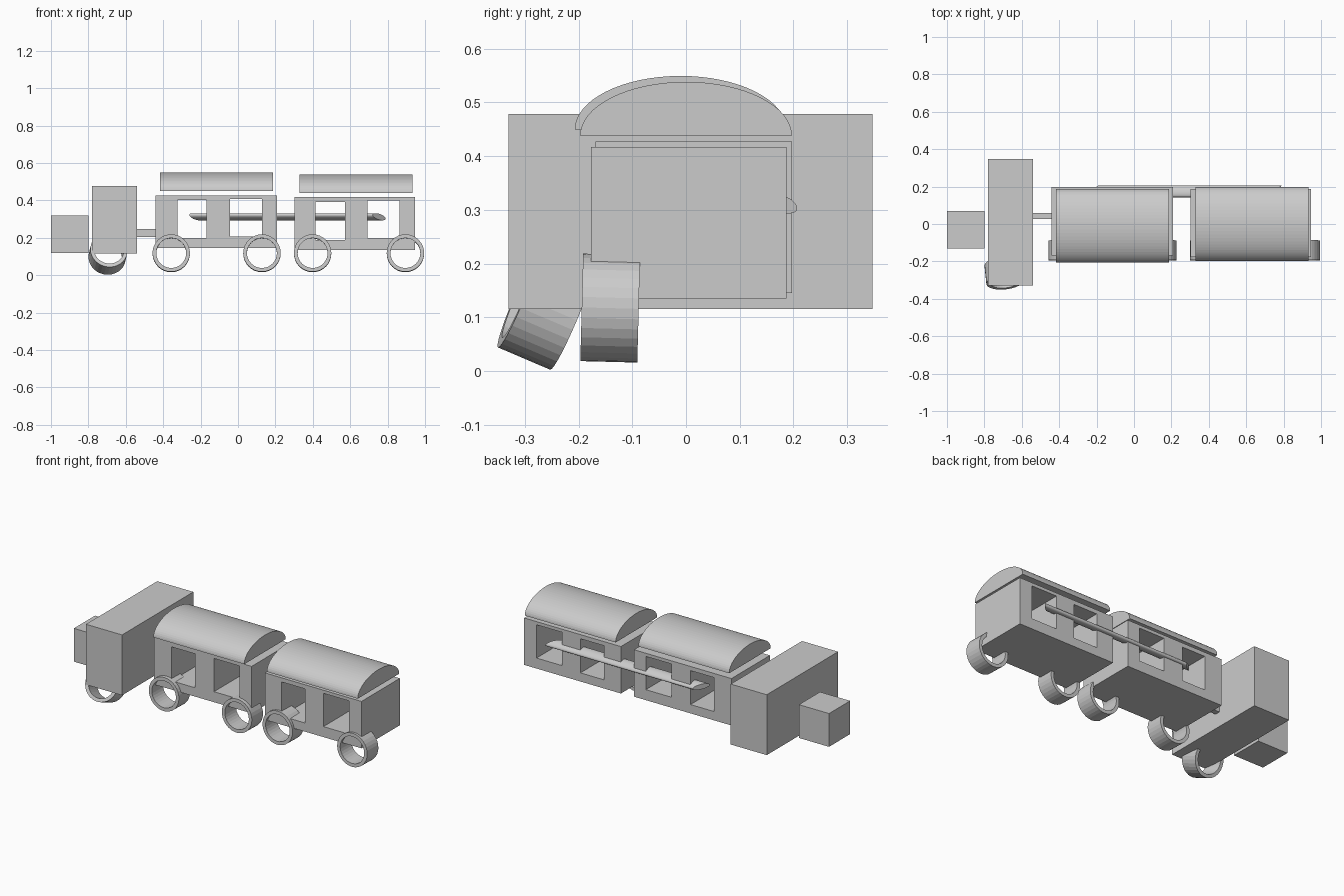
import bpy, bmesh, math
from mathutils import Matrix, Vector

if "Cube" in bpy.data.objects:
    bpy.data.objects.remove(bpy.data.objects["Cube"])


def add_object(name, bm):
    bmesh.ops.recalc_face_normals(bm, faces=bm.faces[:])
    mesh = bpy.data.meshes.new(name)
    bm.to_mesh(mesh)
    bm.free()
    obj = bpy.data.objects.new(name, mesh)
    bpy.context.collection.objects.link(obj)
    return obj


def box(name, x, y, z):
    """Box from (min, max) ranges."""
    bm = bmesh.new()
    lo, hi = Vector((x[0], y[0], z[0])), Vector((x[1], y[1], z[1]))
    m = Matrix.Translation((lo + hi) / 2) @ Matrix.Diagonal((*(hi - lo), 1))
    bmesh.ops.create_cube(bm, size=1, matrix=m)
    return add_object(name, bm)


def carriage(name, x, y, z, windows):
    """Solid body with window openings cut right through along y."""
    body = box(name, x, y, z)
    for wx, wz in windows:
        cutter = box("window_cutter", wx, (-0.5, 0.5), wz)
        cutter.hide_render = True
        mod = body.modifiers.new("window", 'BOOLEAN')
        mod.operation = 'DIFFERENCE'
        mod.solver = 'EXACT'
        mod.object = cutter
        bpy.context.view_layer.objects.active = body
        bpy.ops.object.modifier_apply(modifier=mod.name)
        bpy.data.objects.remove(cutter)
    return body


def roof(name, x, y_mid, z_base, half_width=0.197, height=0.10, n=32):
    """Half-elliptical barrel extruded along x."""
    bm = bmesh.new()
    arc = [math.pi * i / n for i in range(n + 1)]
    verts = [bm.verts.new((x[0], y_mid + half_width * math.cos(a),
                           z_base + height * math.sin(a))) for a in arc]
    face = bm.faces.new(verts)
    ext = bmesh.ops.extrude_face_region(bm, geom=[face], use_keep_orig=True)
    moved = [v for v in ext["geom"] if isinstance(v, bmesh.types.BMVert)]
    bmesh.ops.translate(bm, verts=moved, vec=(x[1] - x[0], 0, 0))
    return add_object(name, bm)


def wheel(name, centre, tilt=0, yaw=0, outer=0.1, inner=0.08, width=0.106, n=32):
    """Open ring with its axis along y, tilted about x and turned about z."""
    bm = bmesh.new()
    h = width / 2
    section = [(outer, -h), (outer, h), (inner, h), (inner, -h)]
    rings = []
    for i in range(n):
        a = 2 * math.pi * i / n
        rings.append([bm.verts.new((r * math.cos(a), y, r * math.sin(a)))
                      for r, y in section])
    for i in range(n):
        p, q = rings[i], rings[(i + 1) % n]
        for j in range(4):
            k = (j + 1) % 4
            bm.faces.new((p[j], p[k], q[k], q[j]))
    obj = add_object(name, bm)
    obj.location = centre
    obj.rotation_euler = (math.radians(tilt), 0, math.radians(yaw))
    return obj


# Engine: nose block, wide cab and coupling bar
box("engine_nose", (-1.0, -0.80), (-0.13, 0.07), (0.118, 0.318))
box("engine_cab", (-0.78, -0.54), (-0.33, 0.347), (0.115, 0.478))
box("coupling", (-0.55, -0.43), (0.028, 0.06), (0.203, 0.248))

# Two carriages with window openings
carriage("front_carriage", (-0.44, 0.208), (-0.168, 0.197), (0.145, 0.427),
         [((-0.324, -0.168), (0.198, 0.402)), ((-0.042, 0.129), (0.208, 0.408))])
carriage("rear_carriage", (0.302, 0.945), (-0.177, 0.187), (0.135, 0.417),
         [((0.414, 0.571), (0.187, 0.392)), ((0.692, 0.863), (0.198, 0.398))])

# Barrel roofs floating just above the carriages
roof("front_roof", (-0.418, 0.186), -0.010, 0.449)
roof("rear_roof", (0.33, 0.934), 0.0, 0.438)

# Wheels along the front side only, the engine one leaning outwards
for i, x in enumerate((-0.357, 0.128, 0.399, 0.895)):
    wheel(f"carriage_wheel_{i + 1}", (x, -0.141, 0.117), tilt=-1.5)
wheel("engine_wheel", (-0.695, -0.262, 0.115), tilt=-23, yaw=6)

# Slanted rod along the back: a cylinder sheared so its ends are oblique
bm = bmesh.new()
bmesh.ops.create_cone(bm, cap_ends=True, segments=32, radius1=1, radius2=1, depth=2)
u, v, axis = (0.035, 0.032, -0.010), (0, 0.002, 0.016), (0.49, 0, 0)
shear = Matrix((u, v, axis)).transposed().to_4x4()
bmesh.ops.transform(bm, matrix=Matrix.Translation((0.265, 0.175, 0.312)) @ shear,
                    verts=bm.verts)
rod = add_object("side_rod", bm)
bpy.ops.object.select_all(action='DESELECT')
rod.select_set(True)
bpy.context.view_layer.objects.active = rod
bpy.ops.object.shade_smooth_by_angle()
